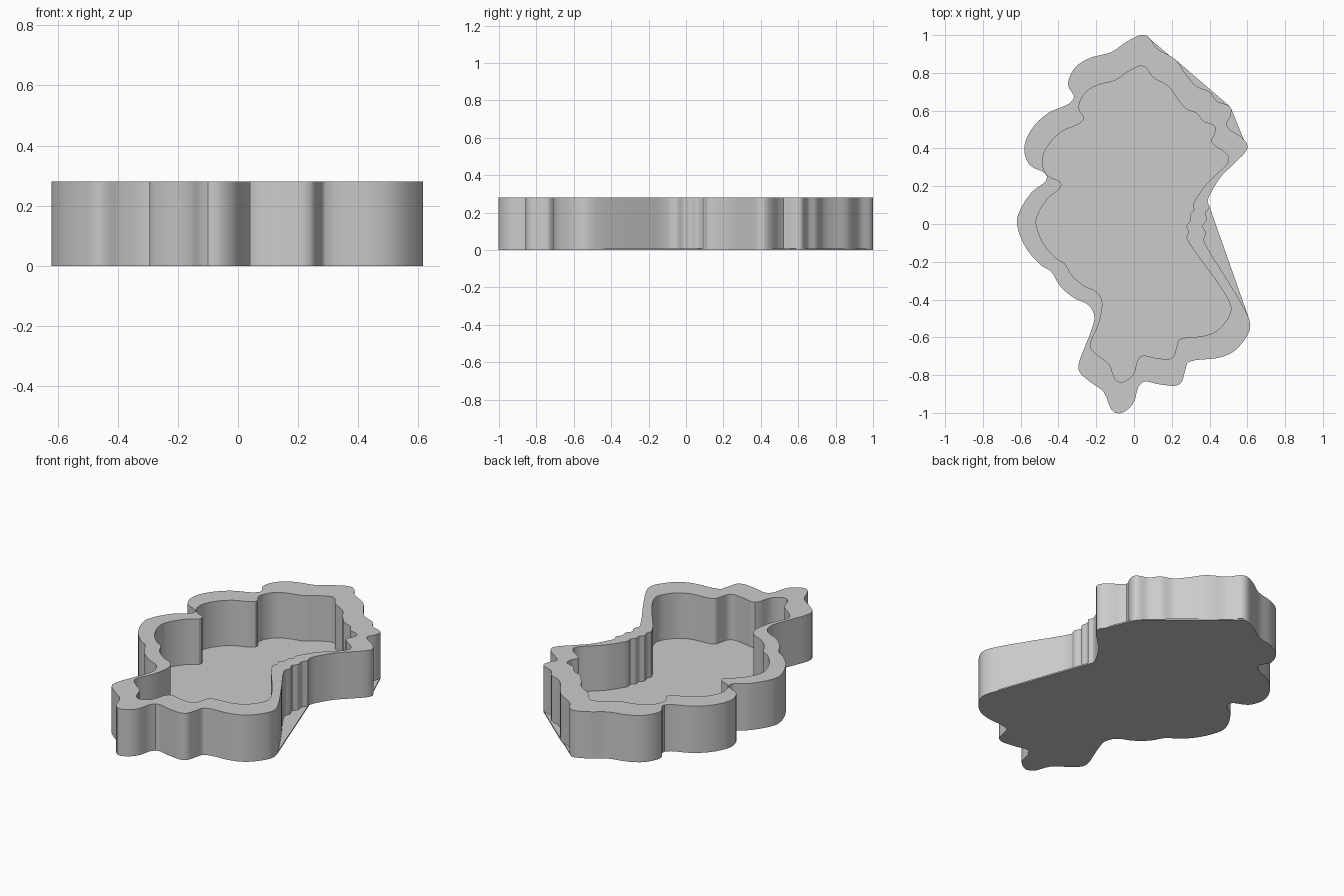
import bpy
import bmesh
import math
from mathutils import Vector

default_cube = bpy.data.objects.get("Cube")
if default_cube:
    bpy.data.objects.remove(default_cube, do_unlink=True)

HEIGHT = 0.28
FLOOR_TOP = 0.008
INNER_SCALE = 0.835

# Outer contour of the tray, clockwise from the back tip
right_side = [
    (.06, 1), (.12, .93), (.19, .89), (.23, .86), (.27, .8), (.33, .73),
    (.4, .7), (.44, .65), (.51, .62), (.51, .57), (.49, .52), (.58, .45),
    (.6, .4), (.53, .32), (.46, .25), (.41, .17), (.39, .12),
]
ridges = [(.4, .09), (.38, .06), (.385, .02), (.365, -.01), (.38, -.05), (.37, -.09)]
front_side = [
    (.49, -.29), (.6, -.48), (.615, -.55), (.58, -.62), (.52, -.68),
    (.44, -.71), (.29, -.73), (.27, -.78), (.24, -.85), (.14, -.85),
    (.04, -.84), (-.01, -.96), (-.1, -1), (-.16, -.89), (-.24, -.83),
    (-.29, -.78), (-.29, -.73), (-.26, -.65), (-.225, -.56), (-.21, -.49),
]
left_side = [
    (-.24, -.43), (-.32, -.39), (-.39, -.33), (-.44, -.25), (-.49, -.22),
    (-.57, -.13), (-.62, 0), (-.6, .08), (-.54, .17), (-.46, .25),
    (-.55, .31), (-.58, .38), (-.57, .45), (-.52, .53), (-.45, .59),
    (-.32, .66), (-.35, .74), (-.31, .83), (-.23, .88), (-.12, .91), (-.03, .97),
]


def smooth_loop(points, steps):
    """Closed curve that passes through every point."""
    pts = [Vector(p) for p in points]
    count = len(pts)
    result = []
    for i in range(count):
        before, start = pts[i - 1], pts[i]
        end, after = pts[(i + 1) % count], pts[(i + 2) % count]
        span = (end - start).length
        # Tangents limited by the local spacing keep the corners tidy
        leave = (end - before).normalized() * span
        arrive = (after - start).normalized() * span
        for k in range(steps):
            t = k / steps
            blend = t * t * (3 - 2 * t)
            result.append(start.lerp(end, blend)
                          + leave * (t * (1 - t) ** 2)
                          - arrive * (t * t * (1 - t)))
    return result


def bump(value, centre, width):
    return math.exp(-((value - centre) / width) ** 2)


def inner_point(point):
    """Shrink the contour, thickening the wall along the waist."""
    x, y = point * INNER_SCALE
    if x > 0:
        x -= 0.03 * bump(y, -0.08, 0.2)
    else:
        x += 0.025 * bump(y, -0.55, 0.12)
    return Vector((x, y))


def ring(bm, loop, z):
    return [bm.verts.new((p.x, p.y, z)) for p in loop]


def ring_edges(bm, verts):
    pairs = zip(verts, verts[1:] + verts[:1])
    return [bm.edges.get(pair) or bm.edges.new(pair) for pair in pairs]


def bridge(bm, lower, upper):
    """Wall of quads between two matching rings."""
    for i in range(len(lower)):
        bm.faces.new((lower[i - 1], lower[i], upper[i], upper[i - 1]))


def finish(bm, name, material):
    bmesh.ops.recalc_face_normals(bm, faces=bm.faces)
    mesh = bpy.data.meshes.new(name)
    bm.to_mesh(mesh)
    bm.free()
    mesh.materials.append(material)
    obj = bpy.data.objects.new(name, mesh)
    bpy.context.collection.objects.link(obj)
    bpy.ops.object.select_all(action="DESELECT")
    obj.select_set(True)
    bpy.context.view_layer.objects.active = obj
    bpy.ops.object.shade_smooth_by_angle(angle=math.radians(30))
    return obj


def prism(name, loops, bottom, top, material):
    """Upright solid; a second loop becomes a hole."""
    bm = bmesh.new()
    low_edges, high_edges = [], []
    for loop in loops:
        low, high = ring(bm, loop, bottom), ring(bm, loop, top)
        bridge(bm, low, high)
        low_edges += ring_edges(bm, low)
        high_edges += ring_edges(bm, high)
    for edges in (low_edges, high_edges):
        bmesh.ops.triangle_fill(bm, use_beauty=True, use_dissolve=False,
                                edges=edges, normal=(0, 0, 1))
    return finish(bm, name, material)


# Single plain grey
grey = bpy.data.materials.new("plain grey")
grey.use_nodes = True
colour = (0.6, 0.6, 0.6, 1)
grey.diffuse_color = colour
grey.node_tree.nodes["Principled BSDF"].inputs["Base Color"].default_value = colour

outer = smooth_loop(right_side + ridges + front_side + left_side, 4)
inner = [inner_point(p) for p in outer]

# Wall with a hollow centre
prism("tray_wall", [outer, inner], FLOOR_TOP, HEIGHT, grey)


# Thin floor, spanning straight across the hollows on the right side
def in_hollow(p):
    waist = p.x > 0.3 and -0.48 < p.y < 0.1
    shoulder = 0.23 < p.x < 0.505 and p.y > 0.625
    tip = 0.07 < p.x < 0.18 and p.y > 0.85
    notch = p.x > 0.45 and 0.455 < p.y < 0.6
    return waist or shoulder or tip or notch


floor_loop = [p for p in outer if not in_hollow(p)]
prism("tray_floor", [floor_loop], 0, FLOOR_TOP, grey)
